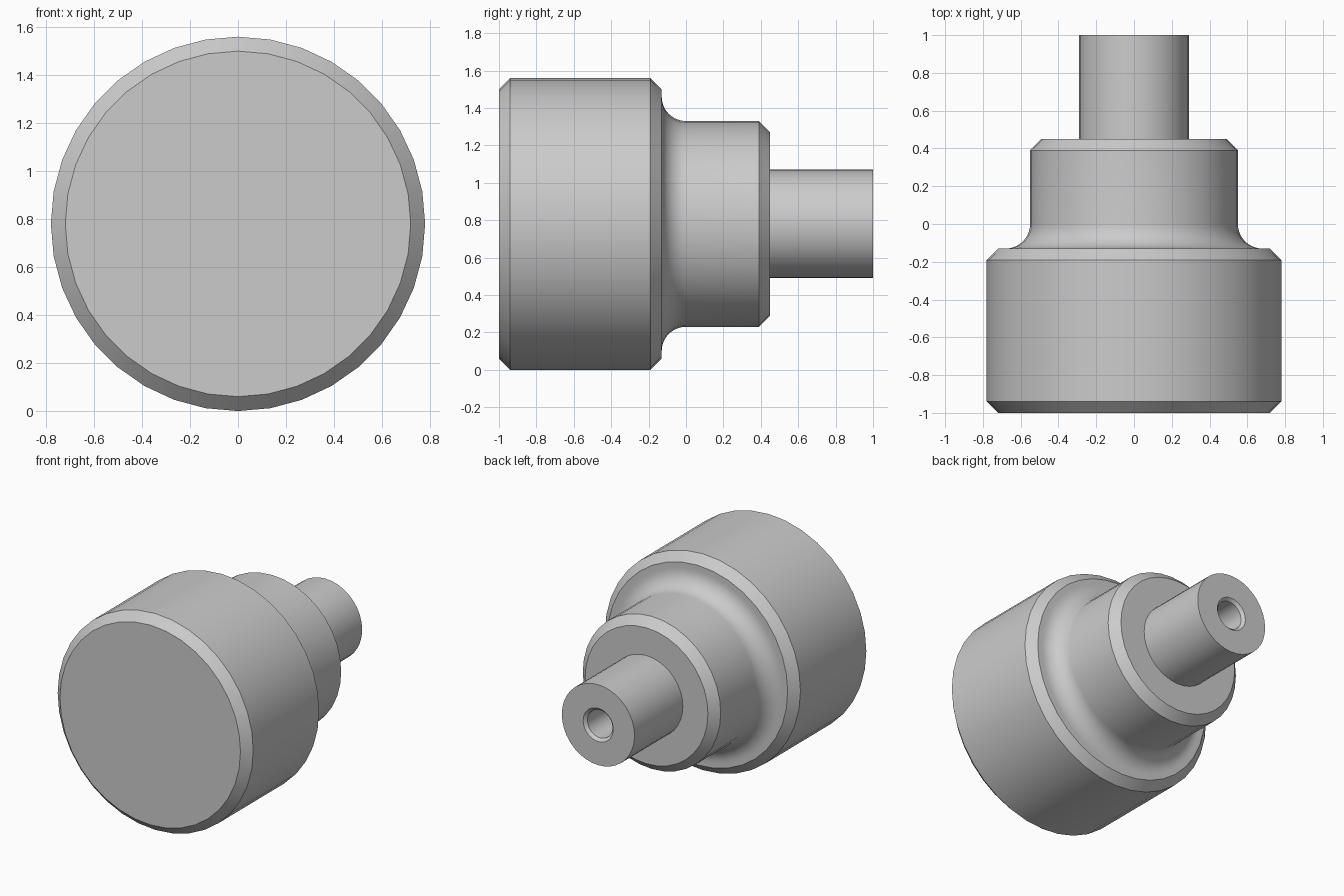
import bpy, bmesh
from math import pi, sin, cos, radians
from mathutils import Vector, Matrix

cube = bpy.data.objects.get("Cube")
if cube:
    bpy.data.objects.remove(cube, do_unlink=True)

AXIS_Z = 0.78
SIDES = 36

steel = bpy.data.materials.new("plain grey steel")
steel.use_nodes = True
GREY = (0.6, 0.6, 0.6, 1)
steel.diffuse_color = GREY
steel.node_tree.nodes["Principled BSDF"].inputs["Base Color"].default_value = GREY


def turned_part(name, profile):
    """Turn a profile of (y, radius) points around the horizontal axis."""
    bm = bmesh.new()
    verts = [bm.verts.new((0, y, r)) for y, r in profile]
    edges = [bm.edges.new(pair) for pair in zip(verts, verts[1:])]
    bmesh.ops.spin(bm, geom=verts + edges, cent=(0, 0, 0), axis=(0, 1, 0),
                   angle=2 * pi, steps=SIDES)
    bmesh.ops.remove_doubles(bm, verts=bm.verts, dist=0.0005)
    bmesh.ops.recalc_face_normals(bm, faces=bm.faces)
    mesh = bpy.data.meshes.new(name)
    bm.to_mesh(mesh)
    bm.free()
    mesh.materials.append(steel)
    part = bpy.data.objects.new(name, mesh)
    part.location.z = AXIS_Z
    bpy.context.collection.objects.link(part)
    bpy.ops.object.select_all(action="DESELECT")
    part.select_set(True)
    bpy.context.view_layer.objects.active = part
    bpy.ops.object.shade_smooth_by_angle(angle=radians(30))
    return part


# Chamfered drum, hollow fillet and chamfered neck
FILLET = 0.13
fillet = [(-FILLET * cos(a), 0.68 - FILLET * sin(a))
          for a in (i * pi / 20 for i in range(11))]
turned_part("stepped_body",
            [(-1, 0), (-1, 0.72), (-0.94, 0.78), (-0.19, 0.78), (-0.13, 0.72)]
            + fillet
            + [(0.39, 0.55), (0.45, 0.49), (0.45, 0)])

# Shaft with a countersunk centre hole ending in a drill point
turned_part("shaft",
            [(0.43, 0), (0.43, 0.29), (1, 0.29), (1, 0.12), (0.98, 0.1),
             (0.68, 0.1), (0.62, 0)])
